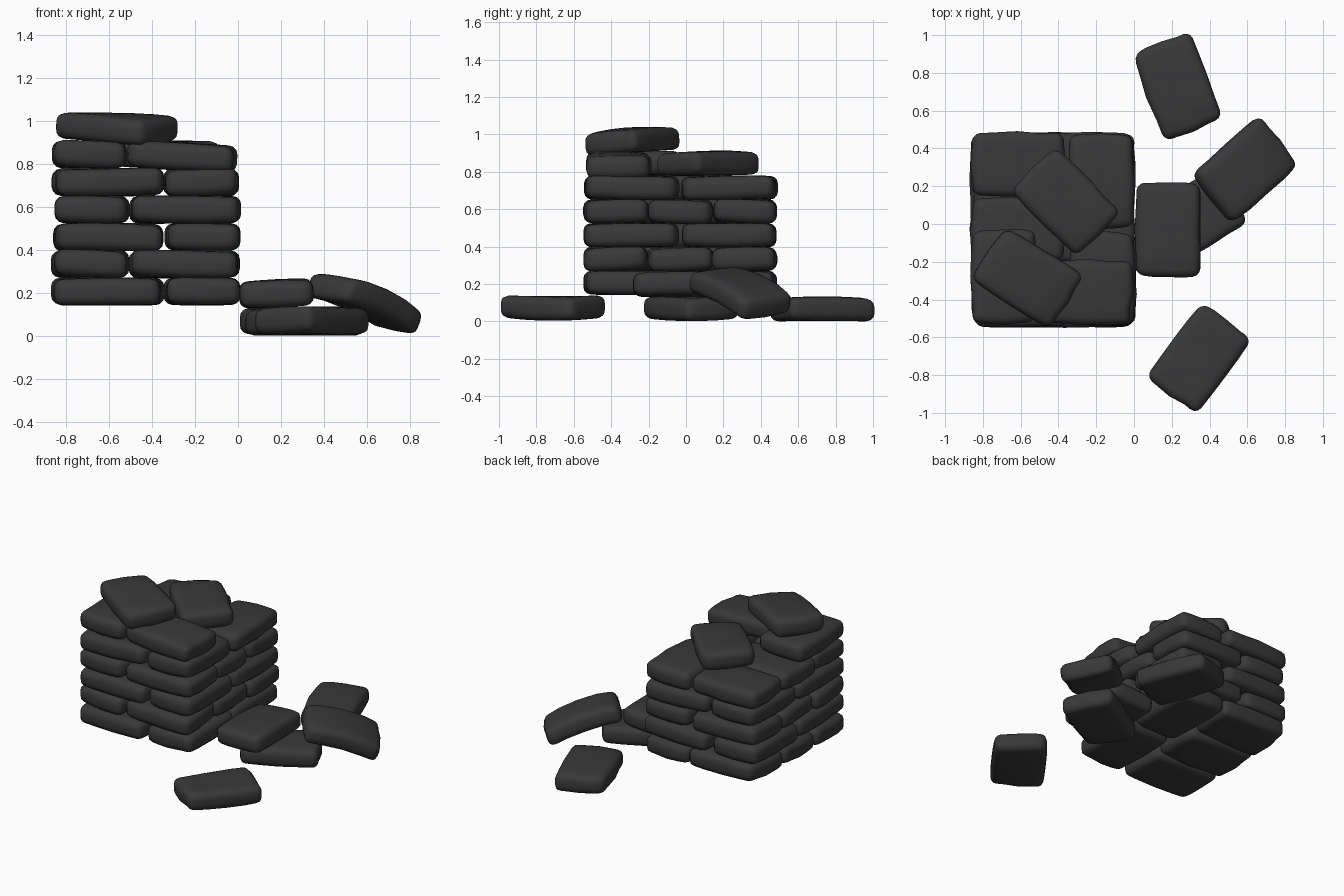
import bpy, bmesh, math, random
from mathutils import Euler

if "Cube" in bpy.data.objects:
    bpy.data.objects.remove(bpy.data.objects["Cube"])
random.seed(4)

LENGTH, WIDTH, THICK = 0.505, 0.345, 0.132

charcoal = bpy.data.materials.new("charcoal_sack")
charcoal.use_nodes = True
colour = (0.04, 0.04, 0.042, 1)
charcoal.diffuse_color = colour
charcoal.node_tree.nodes["Principled BSDF"].inputs["Base Color"].default_value = colour


def sack(name, x, y, z, yaw, pitch=0, roll=0, bend=0, jitter=0.01):
    """Soft filled sack: a slightly sagging slab with rounded edges, centred on x, y, z."""
    bm = bmesh.new()
    bmesh.ops.create_cube(bm, size=1)
    flat = [e for e in bm.edges if abs(e.verts[0].co.z - e.verts[1].co.z) < 0.1]
    bmesh.ops.subdivide_edges(bm, edges=flat, cuts=3, use_grid_fill=True)
    twist, sag, skew = (random.uniform(-1, 1) * jitter for _ in range(3))
    offsets = {}
    for v in bm.verts:
        u, w, side = v.co.x * 2, v.co.y * 2, v.co.z * 2
        # each plan position moves as one column, so the seams stay upright
        dx, dy = offsets.setdefault((round(u, 2), round(w, 2)),
                                    (random.uniform(-1, 1) * jitter / 2,
                                     random.uniform(-1, 1) * jitter / 2))
        pinch = 1 - 0.04 * abs(u * w)
        swell = 1 - 0.14 * (u * u + w * w) / 2
        v.co.x = u * LENGTH / 2 * pinch + dx + skew * w
        v.co.y = w * WIDTH / 2 * pinch + dy
        v.co.z = side * THICK / 2 * swell + twist * u * w + sag * u * u / 2 - bend * u * u
    bmesh.ops.recalc_face_normals(bm, faces=bm.faces)
    mesh = bpy.data.meshes.new(name)
    bm.to_mesh(mesh)
    bm.free()
    mesh.materials.append(charcoal)
    for p in mesh.polygons:
        p.use_smooth = True
    ob = bpy.data.objects.new(name, mesh)
    bpy.context.collection.objects.link(ob)
    ob.location = (x, y, z)
    ob.rotation_euler = Euler([math.radians(a) for a in (roll, pitch, yaw)])
    bev = ob.modifiers.new("rounded_edges", "BEVEL")
    bev.width, bev.segments = 0.04, 3
    bev.limit_method, bev.angle_limit = "ANGLE", math.radians(50)


# Stack: each course has three sacks lying across and two lengthwise, swapping sides
ROWS_OF_THREE = (-0.375, -0.03, 0.315)
ROWS_OF_TWO = (-0.29, 0.23)
for course in range(5):
    z = 0.207 + course * 0.127
    across_x, along_x = (-0.25, -0.685) if course % 2 else (-0.605, -0.17)
    for i, y in enumerate(ROWS_OF_THREE):
        sack(f"course_{course + 1}_across_{i + 1}", across_x + random.uniform(-0.01, 0.01), y, z,
             random.uniform(-1.5, 1.5))
    for i, y in enumerate(ROWS_OF_TWO):
        sack(f"course_{course + 1}_along_{i + 1}", along_x + random.uniform(-0.01, 0.01), y, z,
             90 + random.uniform(-1.5, 1.5))

# Loose top of the stack
sack("top_left_sack", -0.69, -0.28, 0.845, 90)
sack("top_right_sack", -0.26, -0.36, 0.835, -1, pitch=3)
sack("top_turned_sack", -0.36, 0.115, 0.845, -45, pitch=1)
sack("highest_sack", -0.565, -0.285, 0.97, -32, pitch=3, roll=2)

# Fallen sacks beside the stack
sack("fallen_back_sack", 0.23, 0.73, 0.068, -70)
sack("fallen_front_sack", 0.345, -0.71, 0.07, 53)
sack("fallen_under_sack", 0.31, 0.03, 0.068, 30)
sack("fallen_over_sack", 0.18, -0.03, 0.198, 90, roll=-3)
sack("fallen_leaning_sack", 0.595, 0.29, 0.172, 41, pitch=19, roll=7, bend=0.025)
